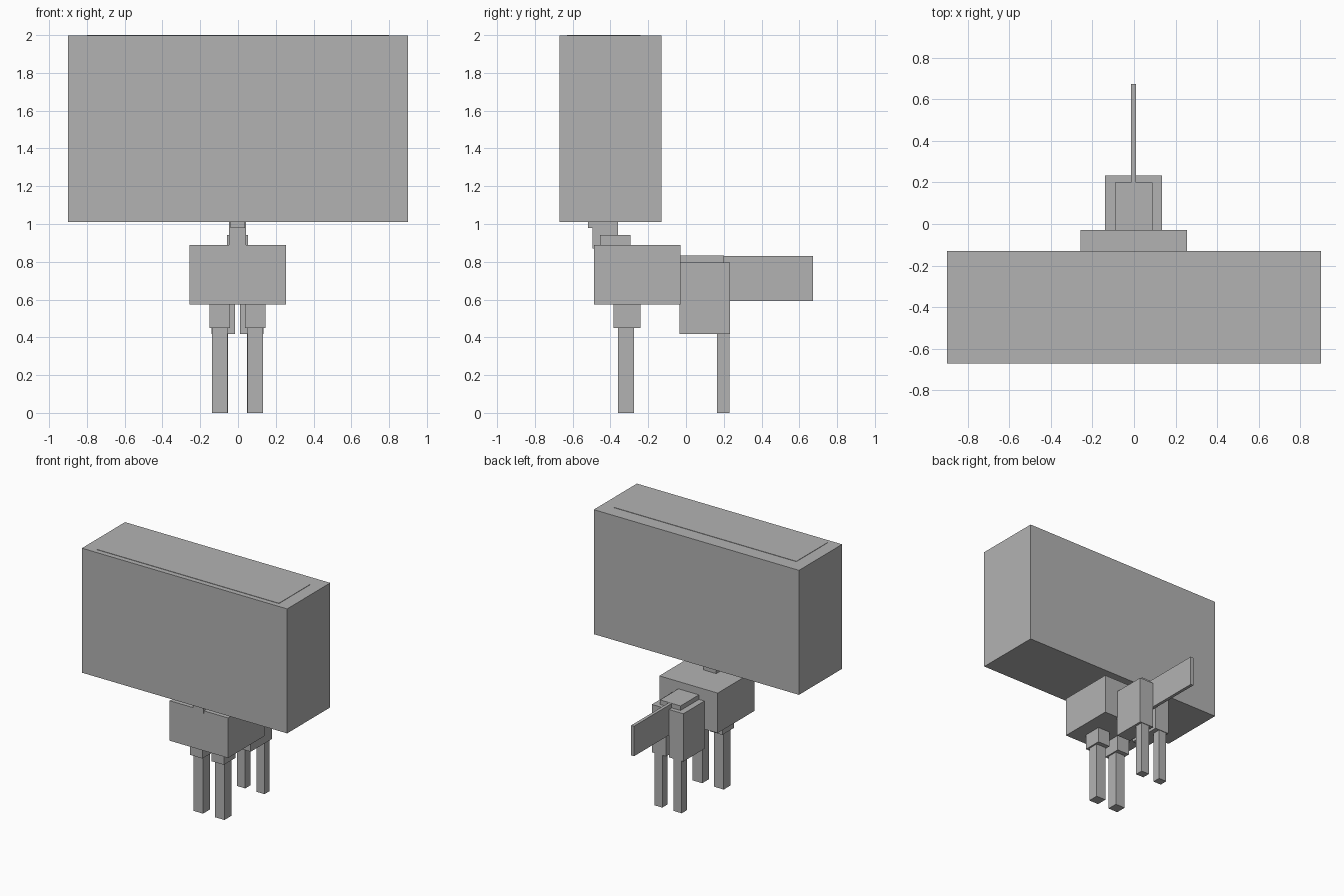
import bpy

if "Cube" in bpy.data.objects:
    bpy.data.objects.remove(bpy.data.objects["Cube"])

grey = bpy.data.materials.new("plain_grey")
grey.diffuse_color = (0.45, 0.45, 0.45, 1.0)
grey.use_nodes = True
grey.node_tree.nodes["Principled BSDF"].inputs["Base Color"].default_value = grey.diffuse_color


def box(name, x, y, z):
    """Axis-aligned box from (low, high) ranges."""
    lo, hi = zip(x, y, z)
    bpy.ops.mesh.primitive_cube_add(
        size=1, location=[(a + b) / 2 for a, b in zip(lo, hi)])
    ob = bpy.context.object
    ob.name = name
    ob.scale = [b - a for a, b in zip(lo, hi)]
    bpy.ops.object.transform_apply(location=False, rotation=False, scale=True)
    ob.data.materials.append(grey)


def pair(name, x, y, z):
    """Mirrored left and right boxes about the body's centre line."""
    c = -0.0025
    box(name + "_right", (c + x[0], c + x[1]), y, z)
    box(name + "_left", (c - x[1], c - x[0]), y, z)


# Oversized head with a thin raised plate on top
box("head", (-0.90, 0.90), (-0.67, -0.13), (1.01, 1.997))
box("head_top_plate", (-0.80, 0.80), (-0.63, -0.24), (1.992, 2.0))

# Neck
box("jaw", (-0.04, 0.037), (-0.52, -0.36), (0.98, 1.012))
box("neck", (-0.047, 0.043), (-0.495, -0.36), (0.87, 1.012))
box("neck_base", (-0.058, 0.053), (-0.455, -0.295), (0.87, 0.942))

# Chest, hips and flat tail
box("chest", (-0.257, 0.255), (-0.488, -0.03), (0.573, 0.89))
box("hips", (-0.092, 0.088), (-0.031, 0.20), (0.60, 0.832))
box("tail", (-0.015, 0.01), (0.19, 0.672), (0.593, 0.831))

# Legs
pair("front_thigh", (0.04, 0.148), (-0.385, -0.24), (0.45, 0.575))
pair("front_leg", (0.052, 0.136), (-0.36, -0.275), (0.0, 0.452))
pair("rear_thigh", (0.0125, 0.138), (-0.035, 0.234), (0.417, 0.796))
pair("rear_leg", (0.05, 0.12), (0.165, 0.229), (0.0, 0.42))
